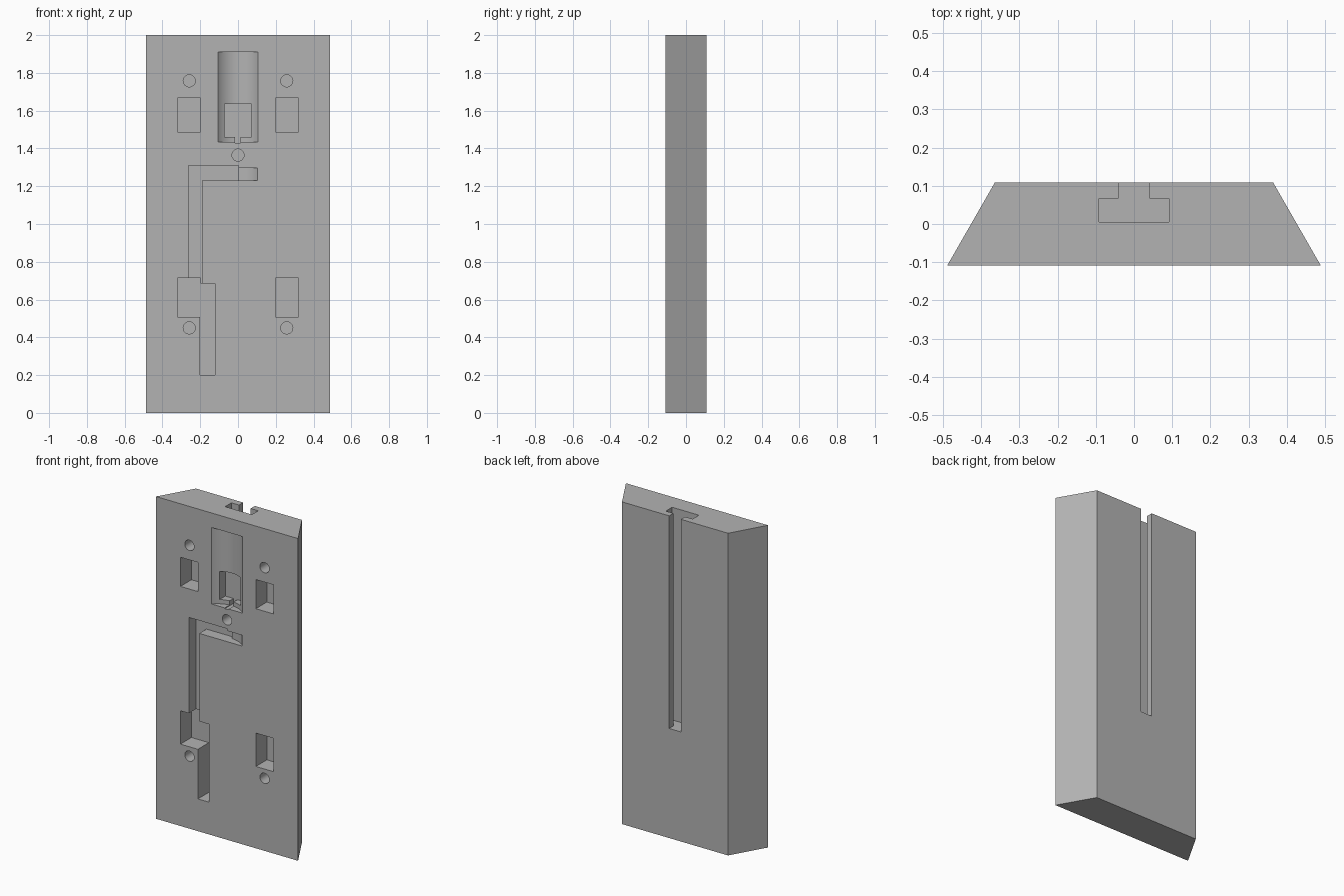
import bpy, bmesh, math
from mathutils import Matrix

if "Cube" in bpy.data.objects:
    bpy.data.objects.remove(bpy.data.objects["Cube"])

FRONT, BACK = -0.108, 0.108

grey = bpy.data.materials.new("plain grey")
grey.diffuse_color = (0.45, 0.45, 0.45, 1)
grey.use_nodes = True
grey.node_tree.nodes["Principled BSDF"].inputs["Base Color"].default_value = grey.diffuse_color


def to_object(name, bm):
    bmesh.ops.recalc_face_normals(bm, faces=bm.faces)
    mesh = bpy.data.meshes.new(name)
    bm.to_mesh(mesh)
    bm.free()
    mesh.materials.append(grey)
    obj = bpy.data.objects.new(name, mesh)
    bpy.context.collection.objects.link(obj)
    return obj


def prism(name, outline, z0, z1):
    """Plan outline in x, y raised from z0 to z1."""
    bm = bmesh.new()
    face = bm.faces.new([bm.verts.new((x, y, z0)) for x, y in outline])
    new = bmesh.ops.extrude_face_region(bm, geom=[face])["geom"]
    verts = [g for g in new if isinstance(g, bmesh.types.BMVert)]
    bmesh.ops.translate(bm, verts=verts, vec=(0, 0, z1 - z0))
    return to_object(name, bm)


def pocket(name, x0, x1, z0, z1, depth):
    """Box cutter entering from the front face."""
    y0, y1 = FRONT - 0.05, FRONT + depth
    return prism(name, [(x0, y0), (x1, y0), (x1, y1), (x0, y1)], z0, z1)


def hole(name, x, z, depth):
    """Round cutter entering from the front face."""
    bm = bmesh.new()
    turn = Matrix.Translation((x, FRONT + depth - 0.1, z)) @ Matrix.Rotation(math.pi / 2, 4, 'X')
    bmesh.ops.create_cone(bm, cap_ends=True, segments=32, radius1=0.032,
                          radius2=0.032, depth=0.2, matrix=turn)
    return to_object(name, bm)


def groove(name, x0, x1, z0, z1):
    """Shallow cylindrical cutter upright along the front face."""
    radius, offset, n = 0.142, 0.094, 24
    pts = [(x0, FRONT - 0.03)]
    for i in range(n + 1):
        x = x0 + (x1 - x0) * i / n
        pts.append((x, FRONT - offset + math.sqrt(radius ** 2 - x ** 2)))
    pts.append((x1, FRONT - 0.03))
    return prism(name, pts, z0, z1)


# Main plate with slanted sides
plate = prism("back_plate", [(-0.488, FRONT), (0.488, FRONT), (0.364, BACK), (-0.364, BACK)], 0, 2)

# T-shaped hanging slot, open at the top and the back
cutters = [prism("rail_slot", [(-0.092, 0.005), (0.092, 0.005), (0.092, 0.067), (0.04, 0.067),
                               (0.04, 0.15), (-0.04, 0.15), (-0.04, 0.067), (-0.092, 0.067)], 0.68, 2.05)]

# Four pockets, each with a screw hole
for s in (-1, 1):
    x0, x1 = sorted((s * 0.198, s * 0.32))
    cutters += [pocket("upper_pocket", x0, x1, 1.487, 1.668, 0.108),
                pocket("lower_pocket", x0, x1, 0.508, 0.715, 0.108),
                hole("upper_hole", s * 0.258, 1.758, 0.09),
                hole("lower_hole", s * 0.258, 0.45, 0.09)]
cutters.append(hole("centre_hole", 0, 1.365, 0.09))

# Curved recess with a pocket and a notch inside
cutters += [groove("curved_recess", -0.106, 0.106, 1.435, 1.91),
            pocket("recess_pocket", -0.071, 0.071, 1.461, 1.636, 0.085),
            pocket("recess_notch", -0.015, 0.012, 1.43, 1.47, 0.085)]

# Cable channel, its curved end, and the lower slot
cutters += [pocket("channel_top", -0.262, 0.002, 1.23, 1.31, 0.07),
            pocket("channel_drop", -0.262, -0.19, 0.6, 1.31, 0.07),
            groove("channel_end", -0.004, 0.104, 1.23, 1.297),
            pocket("lower_slot", -0.2, -0.122, 0.2, 0.684, 0.107)]

# Cut everything, keep the finished mesh and drop the cutters
for c in cutters:
    c.hide_render = True
    mod = plate.modifiers.new(c.name, 'BOOLEAN')
    mod.operation, mod.solver, mod.object = 'DIFFERENCE', 'EXACT', c
bpy.context.view_layer.update()
deps = bpy.context.evaluated_depsgraph_get()
result = bpy.data.meshes.new_from_object(plate.evaluated_get(deps))
plate.modifiers.clear()
plate.data = result
plate.data.name = "back_plate"
for c in cutters:
    bpy.data.objects.remove(c, do_unlink=True)

# Smooth the round walls, keep the hard edges
bpy.context.view_layer.objects.active = plate
plate.select_set(True)
bpy.ops.object.shade_smooth_by_angle(angle=math.radians(30))
